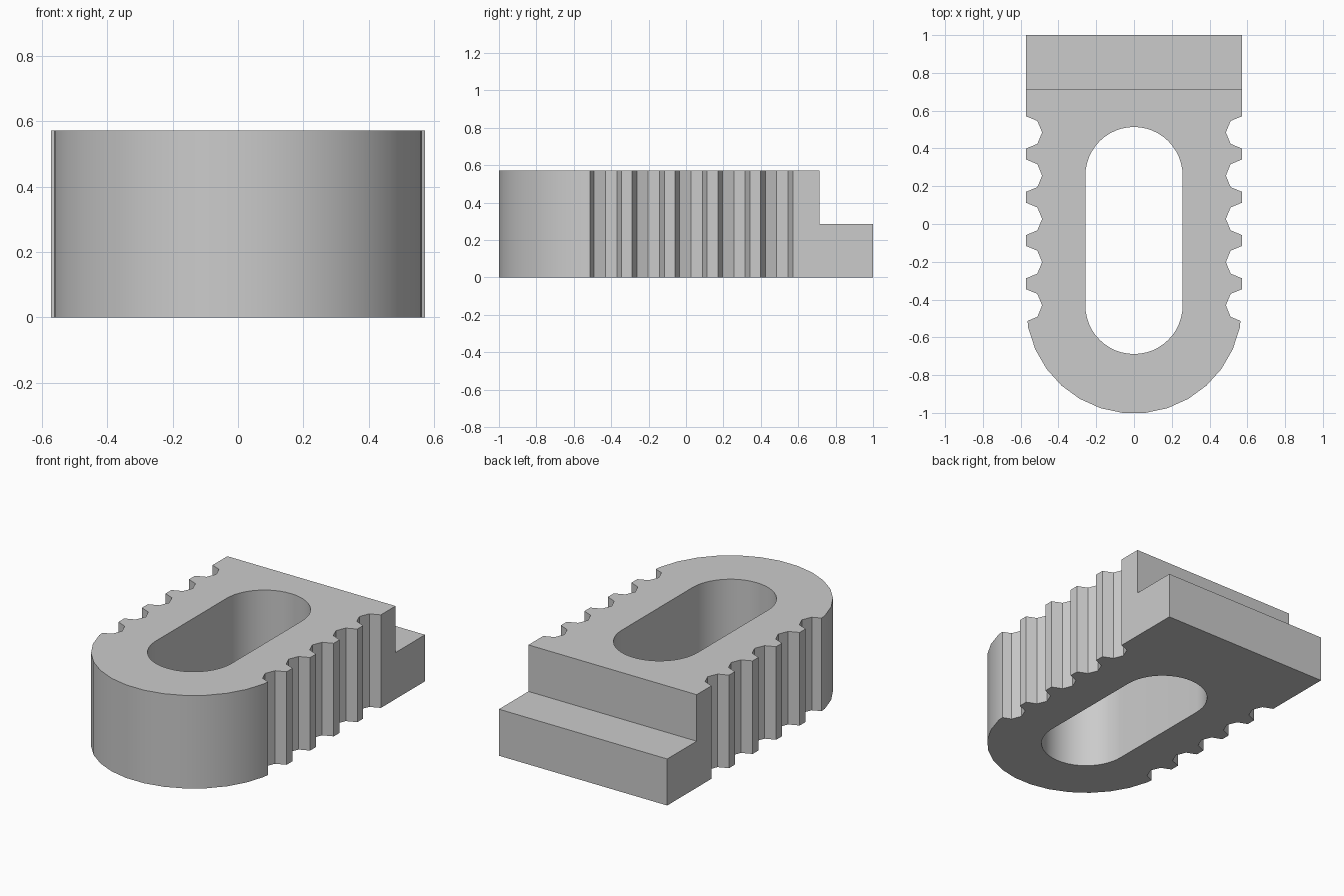
import bpy, bmesh
from math import sin, cos, pi, radians

cube = bpy.data.objects.get("Cube")
if cube:
    bpy.data.objects.remove(cube, do_unlink=True)

U = 0.28616            # design unit
HALF = 2 * U           # half width, also the full height
ROUND_Y = 1 - 5 * U    # centre of the rounded front end

grey = bpy.data.materials.new("plain grey")
grey.use_nodes = True
colour = (0.6, 0.6, 0.6, 1)
grey.diffuse_color = colour
grey.node_tree.nodes["Principled BSDF"].inputs["Base Color"].default_value = colour


def arc(cx, cy, r, start, end, steps):
    angles = [start + (end - start) * i / steps for i in range(steps + 1)]
    return [(cx + r * cos(a), cy + r * sin(a)) for a in angles]


def prism(name, outline, z0, z1):
    bm = bmesh.new()
    base = bm.faces.new([bm.verts.new((x, y, z0)) for x, y in outline])
    top = bmesh.ops.extrude_face_region(bm, geom=[base])["geom"]
    moved = [v for v in top if isinstance(v, bmesh.types.BMVert)]
    bmesh.ops.translate(bm, verts=moved, vec=(0, 0, z1 - z0))
    bmesh.ops.recalc_face_normals(bm, faces=bm.faces)
    mesh = bpy.data.meshes.new(name)
    bm.to_mesh(mesh)
    bm.free()
    mesh.materials.append(grey)
    obj = bpy.data.objects.new(name, mesh)
    bpy.context.collection.objects.link(obj)
    return obj


# Block: square at the back, rounded at the front
body = prism("slotted_block",
             arc(0, ROUND_Y, HALF, pi, 2 * pi, 15) + [(HALF, 1), (-HALF, 1)], 0, HALF)

# Long slot through the middle
slot = (arc(0, ROUND_Y, 0.9 * U, pi, 2 * pi, 24)
        + arc(0, 1 - 2.6 * U, 0.9 * U, 0, pi, 24))
cutters = [prism("slot_cutter", slot, -0.2, 0.8)]

# Step down to the low back ledge
cutters.append(prism("step_cutter",
                     [(-1, 1 - U), (1, 1 - U), (1, 1.2), (-1, 1.2)], U, 0.8))

# Five octagonal grip notches along each side
for side in (-1, 1):
    for i in range(5):
        octagon = arc(side * HALF, ROUND_Y + 0.8 * U * i, 0.3 * U, 0, 2 * pi, 8)[:-1]
        cutters.append(prism("notch_cutter", octagon, -0.2, 0.8))

for cutter in cutters:
    cutter.hide_render = True
    cut = body.modifiers.new(cutter.name, "BOOLEAN")
    cut.operation = "DIFFERENCE"
    cut.solver = "EXACT"
    cut.object = cutter

# Bake the cuts and drop the cutters
bpy.context.view_layer.update()
evaluated = body.evaluated_get(bpy.context.evaluated_depsgraph_get())
body_mesh = bpy.data.meshes.new_from_object(evaluated)
body.modifiers.clear()
body.data = body_mesh
for cutter in cutters:
    bpy.data.objects.remove(cutter, do_unlink=True)

# Smooth curves with crisp edges
bpy.ops.object.select_all(action="DESELECT")
body.select_set(True)
bpy.context.view_layer.objects.active = body
bpy.ops.object.shade_smooth_by_angle(angle=radians(30))
